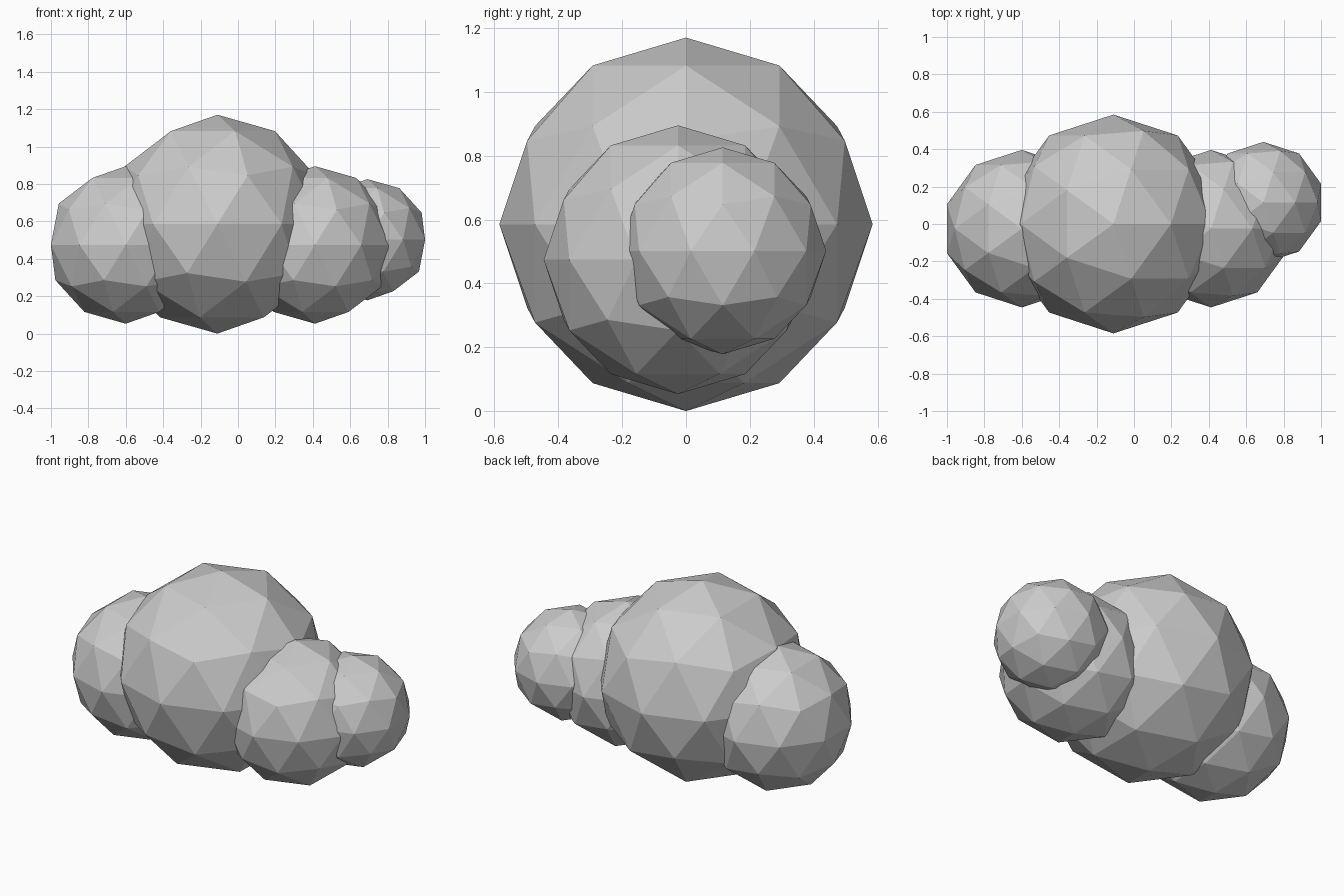
import bpy

if "Cube" in bpy.data.objects:
    bpy.data.objects.remove(bpy.data.objects["Cube"])

# Low-poly cloud: overlapping flat-shaded puffs (name, centre, radius)
PUFFS = [
    ("main_puff", (-0.11, 0.0, 0.585), 0.585),
    ("left_puff", (-0.60, -0.025, 0.474), 0.421),
    ("right_puff", (0.412, -0.025, 0.474), 0.421),
    ("small_right_puff", (0.692, 0.115, 0.502), 0.324),
]


def add_puff(name, centre, radius):
    bpy.ops.mesh.primitive_ico_sphere_add(subdivisions=2, radius=radius, location=centre)
    puff = bpy.context.object
    puff.name = name
    bpy.ops.object.shade_flat()


for puff_spec in PUFFS:
    add_puff(*puff_spec)
